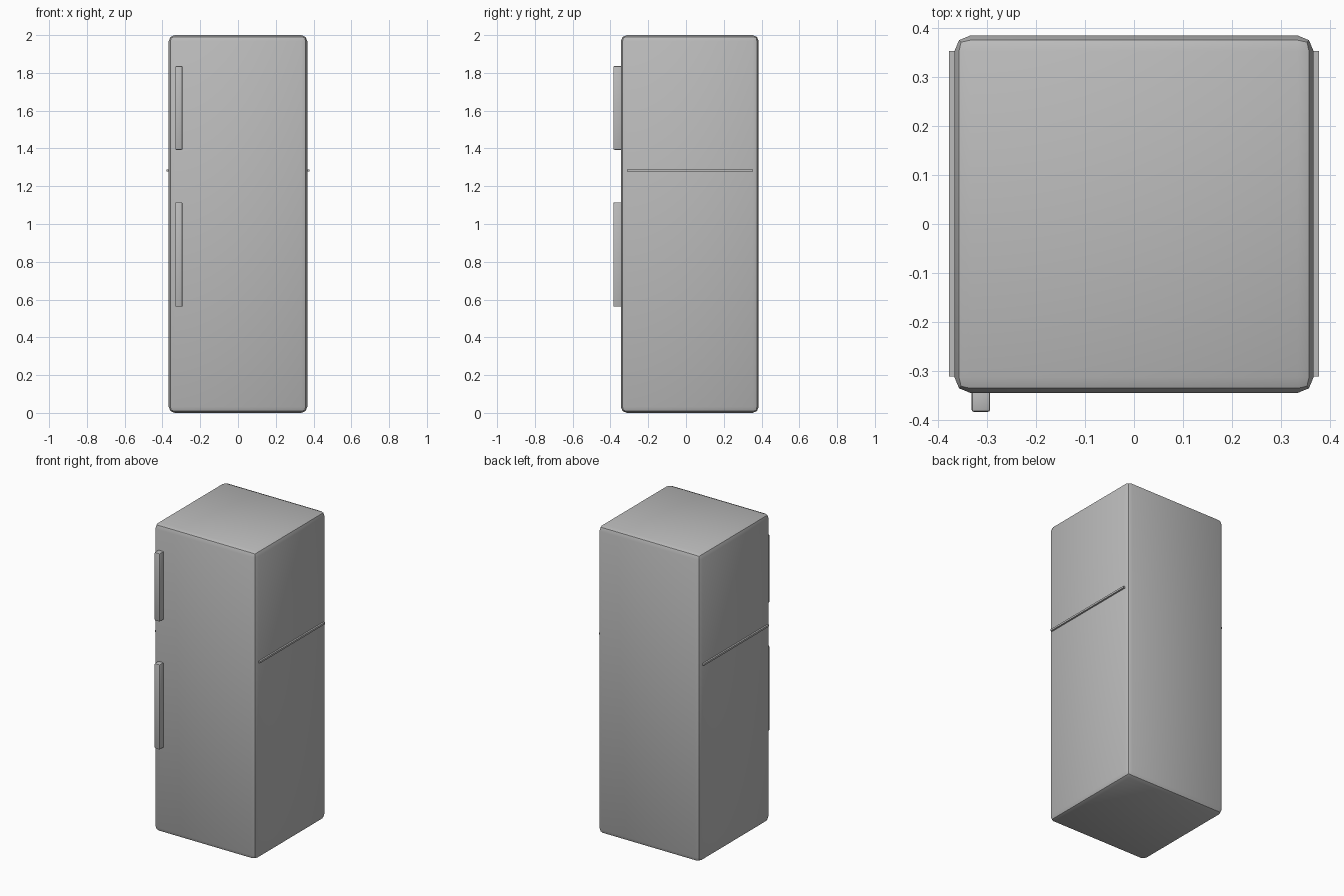
import bpy
import math

cube = bpy.data.objects.get("Cube")
if cube:
    bpy.data.objects.remove(cube, do_unlink=True)

# Single grey enamel finish
grey = bpy.data.materials.new("grey_enamel")
grey.use_nodes = True
colour = (0.5, 0.5, 0.5, 1)
grey.diffuse_color = colour
grey.node_tree.nodes["Principled BSDF"].inputs["Base Color"].default_value = colour


def rounded_box(name, low, high, radius, segments):
    """Box between two corners, with bevelled edges."""
    centre = [(a + b) / 2 for a, b in zip(low, high)]
    bpy.ops.mesh.primitive_cube_add(size=1, location=centre)
    obj = bpy.context.object
    obj.name = name
    obj.scale = [b - a for a, b in zip(low, high)]
    bpy.ops.object.transform_apply(location=False, rotation=False, scale=True)
    obj.data.materials.append(grey)
    if radius:
        bevel = obj.modifiers.new("Bevel", "BEVEL")
        bevel.width = radius
        bevel.segments = segments
        bpy.ops.object.modifier_apply(modifier=bevel.name)
        bpy.ops.object.shade_smooth_by_angle(angle=math.radians(30))
    return obj


# Cabinet
rounded_box("cabinet", (-0.367, -0.345, 0), (0.367, 0.385, 2), 0.032, 2)

# Trim between the two doors, standing proud on both sides
rounded_box("door_divider", (-0.378, -0.312, 1.277), (0.378, 0.354, 1.289), 0, 1)

# Door handles
for name, bottom, top in (("freezer_handle", 1.393, 1.836),
                          ("fridge_handle", 0.562, 1.114)):
    rounded_box(name, (-0.332, -0.384, bottom), (-0.294, -0.335, top), 0.005, 2)
